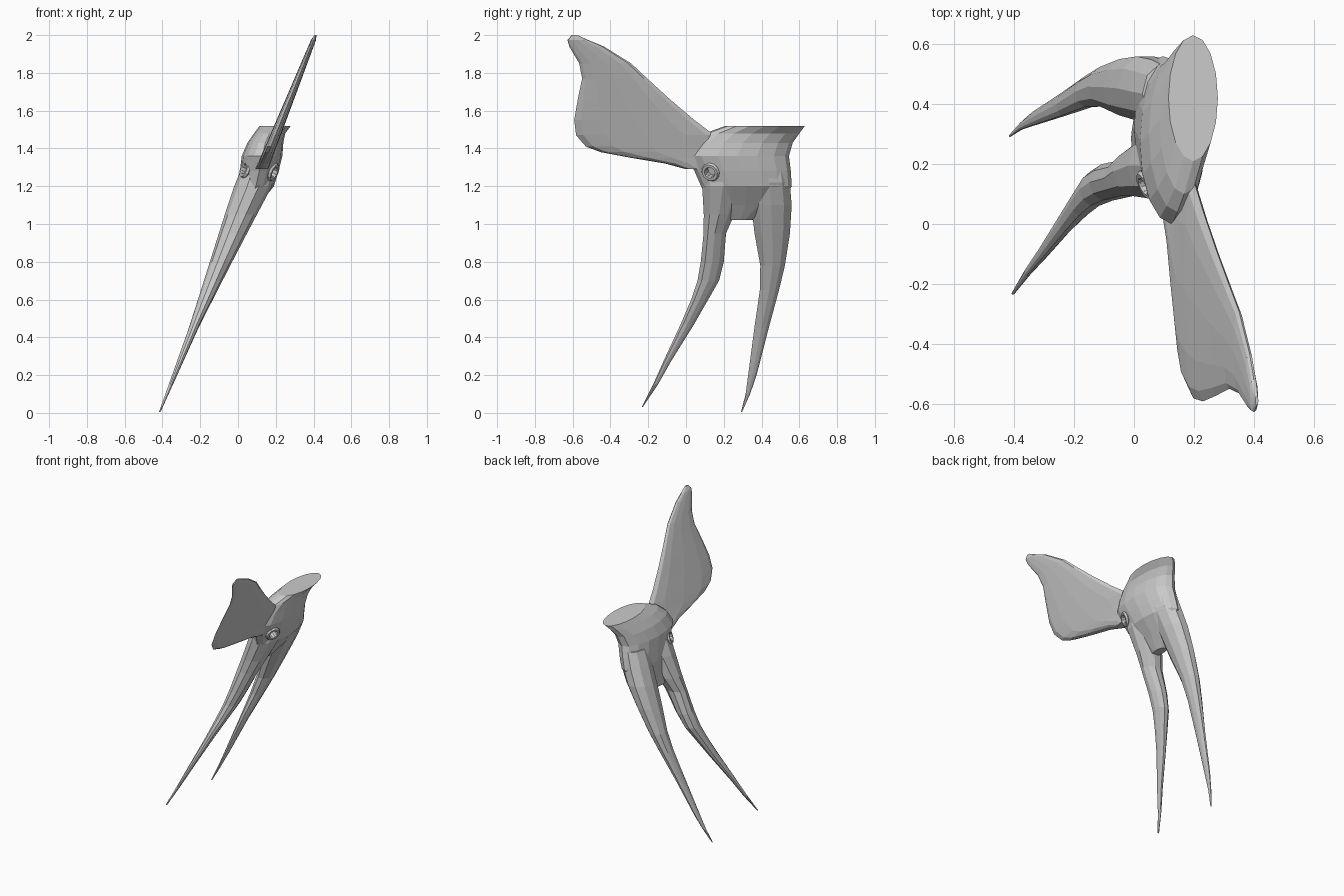
import bpy, bmesh, math
from mathutils import Vector

if "Cube" in bpy.data.objects:
    bpy.data.objects.remove(bpy.data.objects["Cube"])


def loft(name, rows, sides=12, power=1.0):
    """Rows of (z, y_min, y_max, x_min, x_max) become stacked oval rings."""
    bm = bmesh.new()
    rings = []
    for z, y0, y1, x0, x1 in rows:
        ring = []
        for i in range(sides):
            a = 2 * math.pi * i / sides
            c, s = math.cos(a), math.sin(a)
            c = math.copysign(abs(c) ** power, c)
            s = math.copysign(abs(s) ** power, s)
            ring.append(bm.verts.new(((x0 + x1) / 2 + (x1 - x0) / 2 * c,
                                      (y0 + y1) / 2 + (y1 - y0) / 2 * s, z)))
        rings.append(ring)
    for a, b in zip(rings, rings[1:]):
        for i in range(sides):
            j = (i + 1) % sides
            bm.faces.new((a[i], a[j], b[j], b[i]))
    bm.faces.new(rings[0][::-1])
    bm.faces.new(rings[-1])
    bmesh.ops.recalc_face_normals(bm, faces=bm.faces)
    mesh = bpy.data.meshes.new(name)
    bm.to_mesh(mesh)
    bm.free()
    ob = bpy.data.objects.new(name, mesh)
    bpy.context.collection.objects.link(ob)
    return ob


def interp(table, z):
    for a, b in zip(table, table[1:]):
        if z <= b[0]:
            t = (z - a[0]) / (b[0] - a[0])
            return [p + (q - p) * t for p, q in zip(a[1:], b[1:])]
    return list(table[-1][1:])


def combine(base, other, operation):
    mod = base.modifiers.new(operation, 'BOOLEAN')
    mod.operation = operation
    mod.solver = 'EXACT'
    mod.object = other
    bpy.context.view_layer.objects.active = base
    bpy.ops.object.modifier_apply(modifier=mod.name)
    bpy.data.objects.remove(other)


# central body with the flat cut top
body = loft("body", [
    (1.02, .22, .35, -.01, .05), (1.10, .13, .50, .00, .11),
    (1.20, .08, .56, .00, .19), (1.28, .045, .555, .01, .215),
    (1.36, .00, .545, .02, .235), (1.43, .04, .565, .05, .24),
    (1.48, .10, .60, .085, .25), (1.52, .21, .63, .115, .28)], 16)

# two curved, pointed legs sharing one leaning x range
lean = [(0, -.42, -.412), (.47, -.253, -.20), (.86, -.13, .0),
        (1.05, -.07, .10), (1.2, -.02, .18), (1.35, .04, .20)]
front_leg = [(.03, -.235, -.229), (.15, -.175, -.148), (.27, -.122, -.08),
             (.47, -.03, .045), (.60, .025, .12), (.70, .058, .178),
             (.80, .075, .203), (.95, .09, .215), (1.05, .09, .26),
             (1.2, .08, .31), (1.3, .08, .31)]
rear_leg = [(.005, .291, .297), (.10, .315, .34), (.20, .328, .375),
            (.45, .36, .44), (.65, .388, .495), (.78, .39, .527),
            (.95, .358, .555), (1.10, .34, .565), (1.22, .33, .555),
            (1.32, .33, .54)]
for name, rows in (("front_leg", front_leg), ("rear_leg", rear_leg)):
    leg = loft(name, [(z, a, b, *interp(lean, z)) for z, a, b in rows], 10)
    combine(body, leg, 'UNION')

# thin leaning fin with a wavy outer edge
outline = [(1.29, .0, .12), (1.32, -.11, .14), (1.35, -.29, .15),
           (1.38, -.45, .16), (1.41, -.53, .16), (1.47, -.582, .15),
           (1.55, -.592, .045), (1.66, -.573, -.085), (1.77, -.55, -.205),
           (1.85, -.565, -.29), (1.94, -.618, -.435), (1.975, -.628, -.52),
           (2.0, -.605, -.575)]
rows = []
for z, a, b in outline:
    x = .158 + .4 * (z - 1.37)
    half = .034 - .03 * (z - 1.29)
    if z >= 1.99:
        half = .005
    rows.append((z, a, b, x - half, x + half))
combine(body, loft("fin", rows, 12, .8), 'UNION')

# rimmed socket on each flank
for pos, normal in (((.185, .13, 1.275), (.85, -.4, -.35)),
                    ((.04, .13, 1.29), (-.85, -.4, .3))):
    n = Vector(normal).normalized()
    rot = n.to_track_quat('Z', 'Y').to_euler()
    bpy.ops.mesh.primitive_torus_add(location=pos, rotation=rot, major_radius=.038,
                                     minor_radius=.014, major_segments=12,
                                     minor_segments=6)
    combine(body, bpy.context.object, 'UNION')
    bpy.ops.mesh.primitive_cylinder_add(vertices=10, radius=.028, depth=.06,
                                        location=Vector(pos), rotation=rot)
    combine(body, bpy.context.object, 'DIFFERENCE')

body.name = "finned_body_with_legs"
